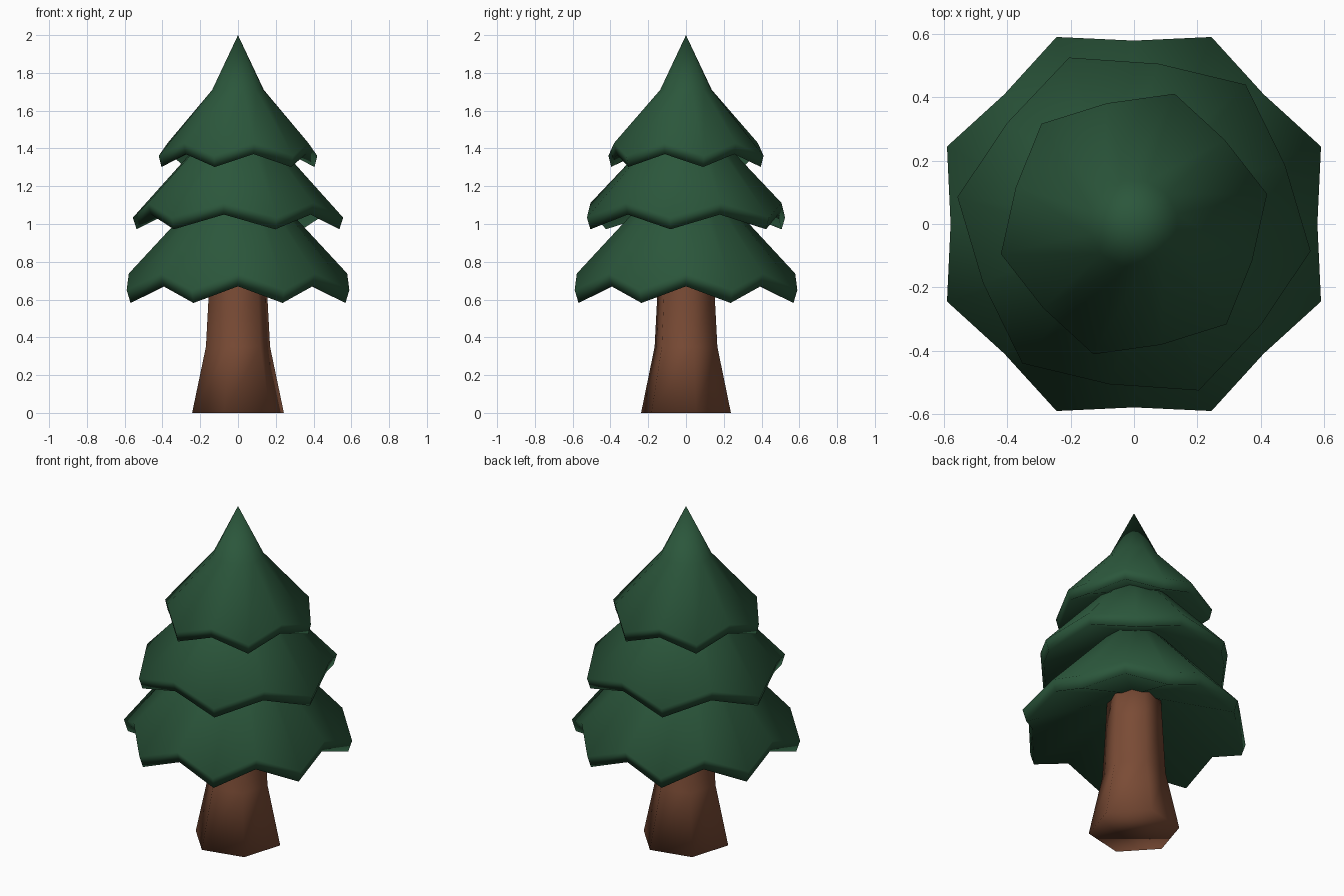
import bpy, bmesh, math

if "Cube" in bpy.data.objects:
    bpy.data.objects.remove(bpy.data.objects["Cube"])


def material(name, rgb):
    m = bpy.data.materials.new(name)
    m.diffuse_color = (*rgb, 1.0)
    m.use_nodes = True
    m.node_tree.nodes["Principled BSDF"].inputs["Base Color"].default_value = m.diffuse_color
    return m


GREEN = material("pine green", (0.024, 0.094, 0.044))
BROWN = material("bark brown", (0.195, 0.071, 0.036))


def ring(bm, n, start, radii, heights):
    """Ring of n verts; radii and heights alternate between even and odd verts."""
    verts = []
    for i in range(n):
        a = math.radians(start) + math.tau * i / n
        r = radii[i % 2]
        verts.append(bm.verts.new((r * math.cos(a), r * math.sin(a), heights[i % 2])))
    return verts


def bridge(bm, low, high):
    n = len(low)
    for i in range(n):
        j = (i + 1) % n
        bm.faces.new((low[i], low[j], high[j], high[i]))


def fan(bm, loop, z):
    tip = bm.verts.new((0, 0, z))
    for i in range(len(loop)):
        bm.faces.new((loop[i], loop[(i + 1) % len(loop)], tip))


def finish(bm, name, mat):
    bmesh.ops.recalc_face_normals(bm, faces=bm.faces)
    me = bpy.data.meshes.new(name)
    bm.to_mesh(me)
    bm.free()
    me.materials.append(mat)
    for p in me.polygons:
        p.use_smooth = True
    ob = bpy.data.objects.new(name, me)
    bpy.context.collection.objects.link(ob)
    return ob


def branch_tier(name, tips, start, r_tip, r_valley, z_tip, z_valley, lip,
                under_z, neck_z, apex_z):
    """Zigzag skirt: outer cone, thick lip and a shallow hollow underside."""
    bm = bmesh.new()
    n = tips * 2
    bottom = ring(bm, n, start, (r_tip * 0.965, r_valley * 0.965), (z_tip, z_valley))
    top = ring(bm, n, start, (r_tip, r_valley), (z_tip + lip, z_valley + lip))
    neck = ring(bm, n, start, (0.14, 0.14), (neck_z, neck_z))
    fan(bm, bottom, under_z)
    bridge(bm, bottom, top)
    bridge(bm, top, neck)
    fan(bm, neck, apex_z)
    return finish(bm, name, GREEN)


# Three stacked tiers of branches
branch_tier("lower_branches", 8, 22.5, 0.638, 0.578, 0.582, 0.670, 0.068, 0.86, 1.21, 1.30)
branch_tier("middle_branches", 6, 51.3, 0.563, 0.511, 0.972, 1.050, 0.062, 1.245, 1.50, 1.60)
branch_tier("top_branches", 6, 12.7, 0.430, 0.390, 1.302, 1.370, 0.059, 1.51, 1.71, 2.0)

# Six-sided trunk flaring towards the ground
bm = bmesh.new()
loops = [ring(bm, 6, 12.7, (r, r), (z, z))
         for r, z in ((0.249, 0.0), (0.174, 0.35), (0.157, 0.66), (0.145, 0.88))]
for low, high in zip(loops, loops[1:]):
    bridge(bm, low, high)
bm.faces.new(loops[0][::-1])
bm.faces.new(loops[-1])
finish(bm, "trunk", BROWN)
